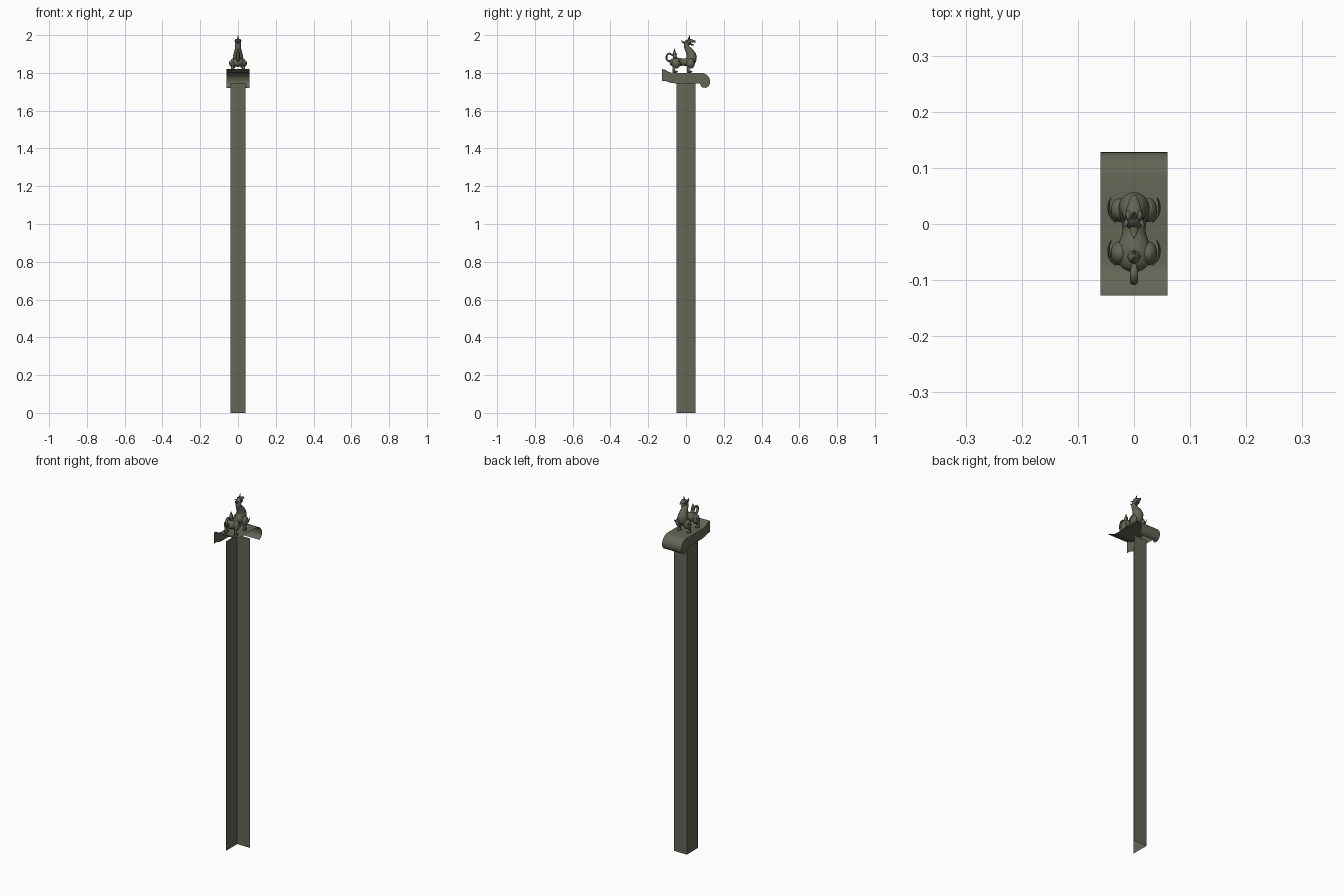
import bpy, bmesh, math
from mathutils import Vector

if "Cube" in bpy.data.objects:
    bpy.data.objects.remove(bpy.data.objects["Cube"])

bronze = bpy.data.materials.new("dark olive bronze")
bronze.diffuse_color = (0.125, 0.132, 0.09, 1)
bronze.use_nodes = True
bronze.node_tree.nodes["Principled BSDF"].inputs["Base Color"].default_value = bronze.diffuse_color


def finish(name, bm, smooth=None, normals=False):
    if normals:
        bmesh.ops.recalc_face_normals(bm, faces=bm.faces)
    me = bpy.data.meshes.new(name)
    bm.to_mesh(me)
    bm.free()
    me.materials.append(bronze)
    ob = bpy.data.objects.new(name, me)
    bpy.context.collection.objects.link(ob)
    if smooth:
        bpy.ops.object.select_all(action='DESELECT')
        ob.select_set(True)
        bpy.context.view_layer.objects.active = ob
        bpy.ops.object.shade_smooth_by_angle(angle=math.radians(smooth))
    return ob


def spline(pts, steps):
    """Catmull-Rom through tuples of any length."""
    p = [Vector(q) for q in pts]
    out = []
    for i in range(len(p) - 1):
        a, b, c, d = p[max(i - 1, 0)], p[i], p[i + 1], p[min(i + 2, len(p) - 1)]
        for k in range(steps):
            t = k / steps
            out.append(0.5 * (2 * b + (c - a) * t + (2 * a - 5 * b + 4 * c - d) * t * t
                              + (3 * b - a - 3 * c + d) * t ** 3))
    return out + [p[-1]]


def tube(name, pts, sides=12, steps=3):
    """Closed tapering tube; each point is x, y, z, half width, half thickness."""
    path = spline(pts, steps)
    pos = [Vector(q[:3]) for q in path]
    bm = bmesh.new()
    rings = []
    for i, c in enumerate(pos):
        t = (pos[min(i + 1, len(pos) - 1)] - pos[max(i - 1, 0)]).normalized()
        s = Vector((1, 0, 0))
        s = (s - t * s.dot(t)).normalized()
        n = t.cross(s)
        w, h = max(path[i][3], .001), max(path[i][4], .001)
        rings.append([bm.verts.new(c + s * w * math.cos(a) + n * h * math.sin(a))
                      for a in (2 * math.pi * k / sides for k in range(sides))])
    for r0, r1 in zip(rings, rings[1:]):
        for k in range(sides):
            j = (k + 1) % sides
            bm.faces.new((r0[k], r0[j], r1[j], r1[k]))
    bm.faces.new(rings[0][::-1])
    bm.faces.new(rings[-1])
    return finish(name, bm, 50, True)


def blob(name, c, r):
    bm = bmesh.new()
    bmesh.ops.create_uvsphere(bm, u_segments=14, v_segments=9, radius=1)
    for v in bm.verts:
        v.co = Vector((c[i] + v.co[i] * r[i] for i in range(3)))
    return finish(name, bm, 60)


# Post: open angle made of the left and back faces only
bm = bmesh.new()
corners = [(.04, .05), (-.04, .05), (-.04, -.05)]
lo = [bm.verts.new((x, y, 0)) for x, y in corners]
hi = [bm.verts.new((x, y, 1.745)) for x, y in corners]
for i in range(2):
    bm.faces.new((lo[i], lo[i + 1], hi[i + 1], hi[i]))
finish("post", bm)

# Cap: curved top sheet with a scroll at the back, plus the left side plate
top = [(-.127, 1.82), (-.113, 1.818)] + [tuple(v) for v in spline(
    [(-.113, 1.818), (-.085, 1.803), (-.055, 1.799), (.0, 1.80), (.07, 1.80), (.098, 1.796),
     (.12, 1.778), (.128, 1.752), (.12, 1.73), (.105, 1.721)], 3)][1:]
under = [(.088, 1.722), (.079, 1.731), (.073, 1.743), (.05, 1.745),
         (-.06, 1.745), (-.085, 1.748), (-.105, 1.756), (-.127, 1.756)]
bm = bmesh.new()
a = [bm.verts.new((-.06, y, z)) for y, z in top]
b = [bm.verts.new((.06, y, z)) for y, z in top]
for i in range(len(top) - 1):
    bm.faces.new((a[i], b[i], b[i + 1], a[i + 1]))
finish("cap_top", bm, 35)
bm = bmesh.new()
f = bm.faces.new([bm.verts.new((-.06, y, z)) for y, z in top + under])
f.normal_update()
if f.normal.x > 0:
    f.normal_flip()
finish("cap_side", bm)

# Beast: body, neck and head in one sweep
tube("beast_body", [
    (0, -.086, 1.85, .006, .006), (0, -.072, 1.853, .027, .022), (0, -.045, 1.858, .03, .023),
    (0, -.01, 1.857, .02, .019), (0, .018, 1.86, .027, .028), (0, .03, 1.885, .027, .027),
    (0, .018, 1.915, .02, .02), (0, .003, 1.94, .015, .014), (0, .006, 1.958, .016, .013),
    (0, .02, 1.969, .015, .011), (0, .038, 1.968, .010, .007), (0, .051, 1.966, .004, .004)], 16)
tube("lower_jaw", [(0, .01, 1.955, .01, .006), (0, .028, 1.951, .008, .005), (0, .042, 1.948, .003, .002)], 8)
tube("horn", [(0, .012, 1.972, .006, .006), (0, .017, 1.985, .004, .004), (0, .02, 2.0, .001, .001)], 8)
tube("back_crest", [(0, -.006, 1.96, .008, .006), (0, -.018, 1.963, .005, .004), (0, -.025, 1.972, .001, .001)], 8)

# Tail: upright ring with a raised tuft
ring = [(0, -.088 + .016 * math.cos(t), 1.882 + .02 * math.sin(t), .007, .005)
        for t in (math.radians(-60 - 45 * k) for k in range(6))]
tube("tail", [(0, -.06, 1.855, .009, .009)] + ring + [(0, -.068, 1.89, .003, .003)], 10)
tube("tail_tuft", [(0, -.055, 1.87, .012, .01), (0, -.062, 1.9, .010, .009), (0, -.06, 1.928, .001, .001)], 8)
tube("tail_spike", [(0, -.06, 1.89, .007, .006), (0, -.046, 1.905, .001, .001)], 8)

# Legs, paws and side plumes, mirrored
for s, side in ((-1, "left"), (1, "right")):
    for y, end in ((.025, "front"), (-.052, "rear")):
        n = side + "_" + end
        blob(n + "_haunch", (s * .025, y, 1.85), (.017, .022, .027))
        tube(n + "_leg", [(s * .027, y, 1.845, .012, .014), (s * .03, y - .012, 1.826, .008, .008),
                          (s * .03, y - .012, 1.806, .007, .007), (s * .03, y - .012, 1.80, .009, .009)], 10)
        blob(n + "_paw", (s * .03, y - .006, 1.806), (.009, .015, .006))
        tube(n + "_plume", [(s * .032, y - .018, 1.838, .004, .008), (s * .043, y - .006, 1.845, .003, .007),
                            (s * .045, y + .01, 1.855, .002, .004), (s * .041, y + .022, 1.866, .001, .001)], 8)
    blob(side + "_brow", (s * .01, .016, 1.974), (.005, .009, .005))
    tube(side + "_ear", [(s * .012, .006, 1.966, .005, .004), (s * .018, -.006, 1.972, .001, .001)], 8)
